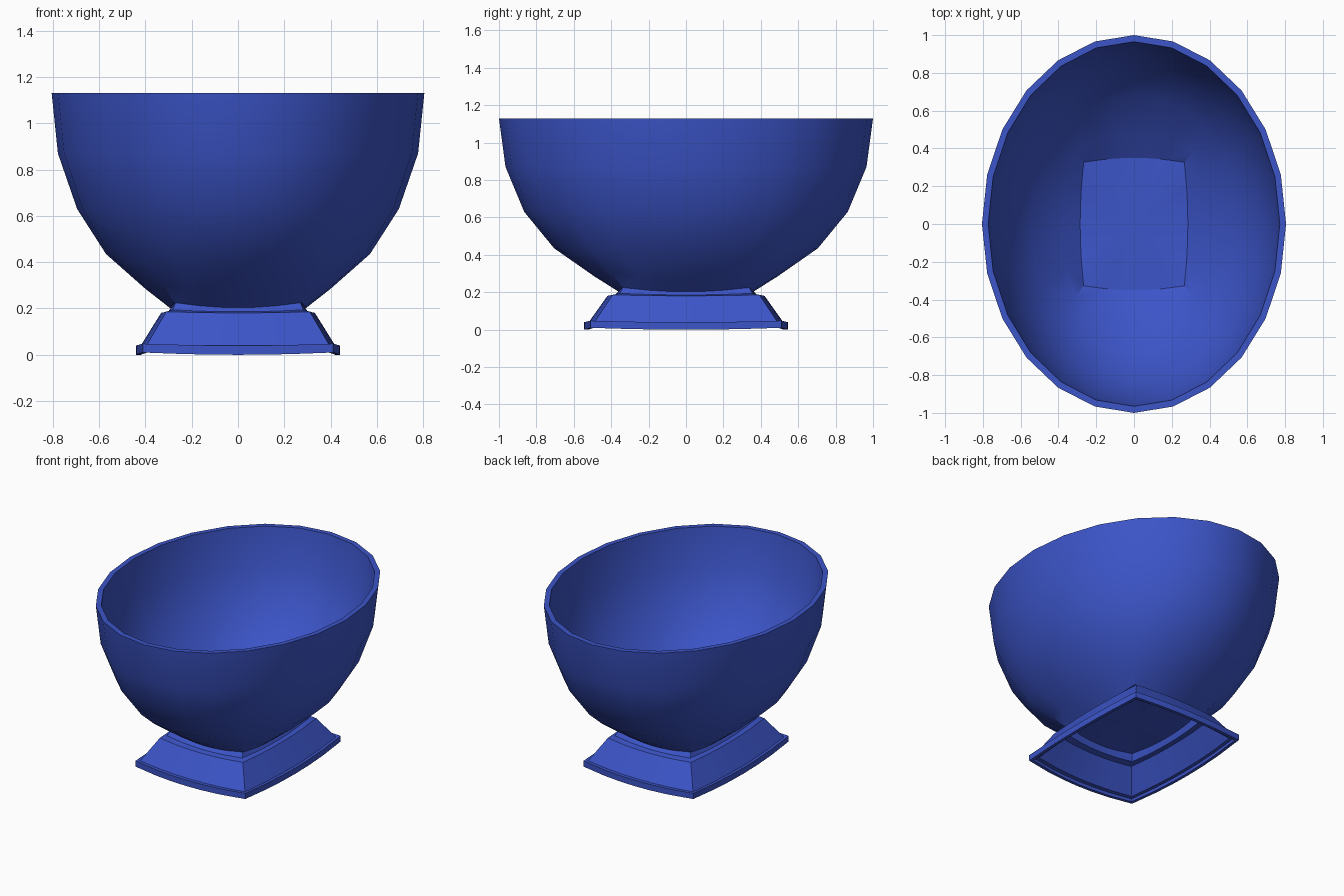
import bpy, bmesh, math

if "Cube" in bpy.data.objects:
    bpy.data.objects.remove(bpy.data.objects["Cube"])

SIDES = 24
BULGE = 0.065

mat = bpy.data.materials.new("blue_glaze")
mat.diffuse_color = (0.045, 0.09, 0.58, 1)
mat.use_nodes = True
mat.node_tree.nodes["Principled BSDF"].inputs["Base Color"].default_value = mat.diffuse_color


def ring(bm, hx, hy, z, square, lift):
    """One cross-section, blended between an ellipse and a bowed rectangle."""
    verts = []
    for i in range(SIDES):
        a = 2 * math.pi * i / SIDES
        c, s = math.cos(a), math.sin(a)
        m = max(abs(c), abs(s))
        u, v = c / m, s / m
        rx, ry = u * (1 - BULGE * v * v), v * (1 - BULGE * u * u)
        if abs(u) < 0.999:
            rx = u * (1 - BULGE)
        if abs(v) < 0.999:
            ry = v * (1 - BULGE)
        x = c + (rx - c) * square
        y = s + (ry - s) * square
        verts.append(bm.verts.new((hx * x, hy * y, z + lift * (u * v) ** 2)))
    return verts


def loft(name, profile, closed=False, centres=None):
    """Skin rings of (half x, half y, z, squareness, corner lift)."""
    bm = bmesh.new()
    rings = [ring(bm, *p) for p in profile]
    pairs = list(zip(rings, rings[1:]))
    if closed:
        pairs.append((rings[-1], rings[0]))
    for r, q in pairs:
        for i in range(SIDES):
            j = (i + 1) % SIDES
            bm.faces.new((r[i], r[j], q[j], q[i]))
    if centres:
        for r, z in zip((rings[0], rings[-1]), centres):
            mid = bm.verts.new((0, 0, z))
            for i in range(SIDES):
                bm.faces.new((r[i], r[(i + 1) % SIDES], mid))
    bmesh.ops.recalc_face_normals(bm, faces=bm.faces)
    me = bpy.data.meshes.new(name)
    bm.to_mesh(me)
    bm.free()
    me.materials.append(mat)
    ob = bpy.data.objects.new(name, me)
    bpy.context.collection.objects.link(ob)
    bpy.ops.object.select_all(action='DESELECT')
    ob.select_set(True)
    bpy.context.view_layer.objects.active = ob
    bpy.ops.object.shade_smooth_by_angle(angle=math.radians(30))
    return ob


# Bowl: rectangular floor flowing out into an oval rim
outer = [
    (0.295, 0.36, 0.203, 1.0, 0.022),
    (0.40, 0.49, 0.285, 0.45, 0.01),
    (0.57, 0.705, 0.435, 0.12, 0),
    (0.695, 0.865, 0.63, 0, 0),
    (0.778, 0.965, 0.87, 0, 0),
    (0.805, 1.0, 1.13, 0, 0),
]
inner = [
    (0.772, 0.965, 1.13, 0, 0),
    (0.745, 0.932, 0.875, 0, 0),
    (0.665, 0.835, 0.645, 0, 0),
    (0.545, 0.68, 0.46, 0.12, 0),
    (0.385, 0.475, 0.315, 0.45, 0.01),
    (0.285, 0.35, 0.238, 1.0, 0.02),
]
loft("bowl", outer + inner, centres=(0.2, 0.235))

# Foot: hollow stepped pedestal, outside down then inside up
foot = [
    (0.288, 0.36, 0.205, 0.022),
    (0.302, 0.38, 0.186, 0.008),
    (0.332, 0.42, 0.181, 0.005),
    (0.42, 0.52, 0.04, 0.005),
    (0.44, 0.545, 0.04, 0.008),
    (0.44, 0.545, 0.0, 0.01),
    (0.42, 0.525, 0.0, 0.01),
    (0.42, 0.525, 0.022, 0.006),
    (0.398, 0.497, 0.022, 0.005),
    (0.31, 0.397, 0.162, 0.005),
    (0.28, 0.352, 0.165, 0.008),
    (0.268, 0.338, 0.202, 0.018),
]
loft("foot", [(x, y, z, 1.0, l) for x, y, z, l in foot], closed=True)
